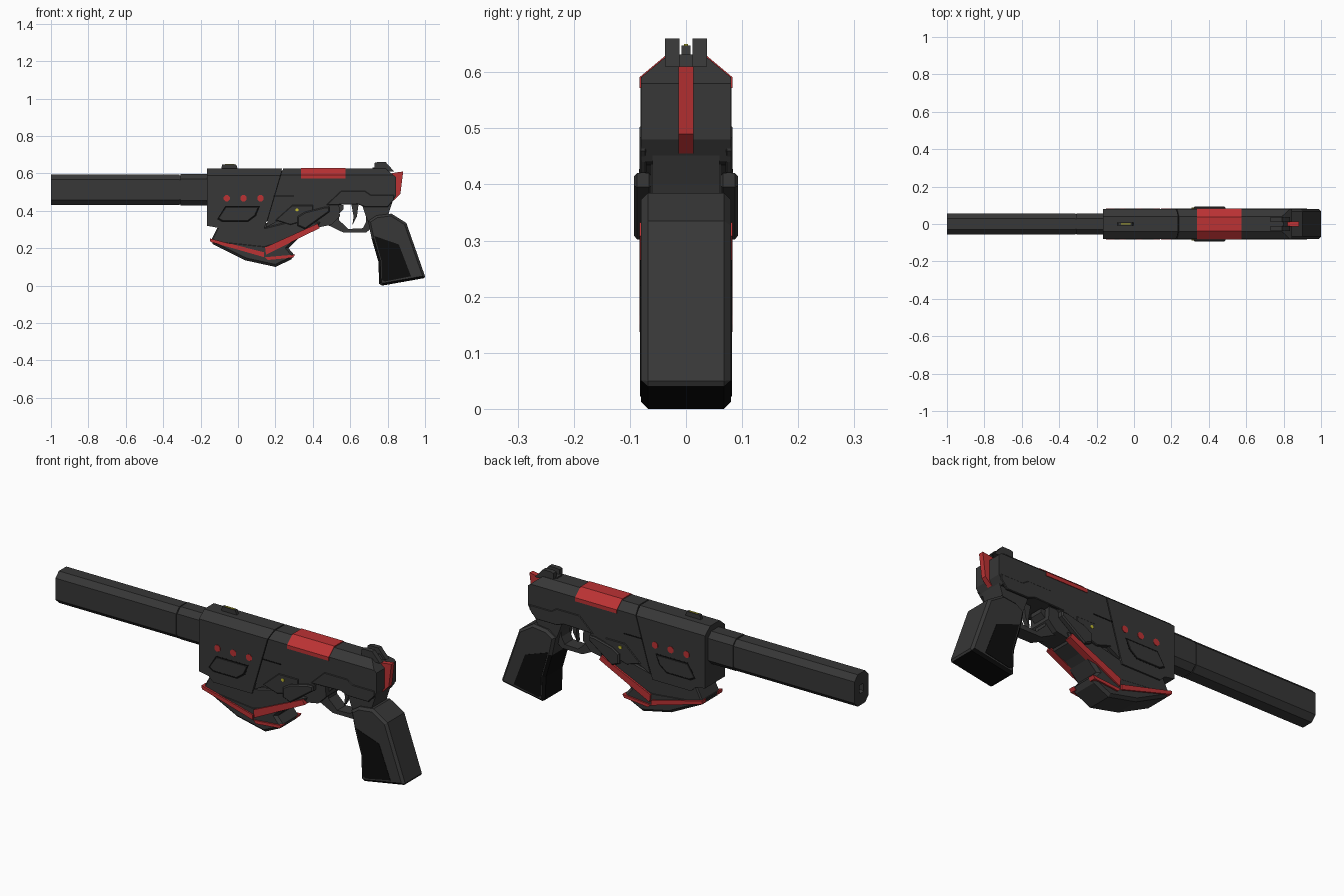
import bpy, bmesh, math
from mathutils import Vector

if "Cube" in bpy.data.objects:
    bpy.data.objects.remove(bpy.data.objects["Cube"])


def material(name, r, g, b):
    m = bpy.data.materials.new(name)
    m.diffuse_color = (r, g, b, 1)
    m.use_nodes = True
    m.node_tree.nodes["Principled BSDF"].inputs["Base Color"].default_value = m.diffuse_color
    return m


GREY = material("dark_grey", 0.038, 0.038, 0.038)
BLACK = material("black", 0.004, 0.004, 0.004)
RED = material("red", 0.50, 0.032, 0.034)
YELLOW = material("yellow", 0.55, 0.5, 0.03)


def finish(name, bm, *mats):
    bmesh.ops.recalc_face_normals(bm, faces=bm.faces[:])
    me = bpy.data.meshes.new(name)
    bm.to_mesh(me)
    bm.free()
    for m in mats:
        me.materials.append(m)
    ob = bpy.data.objects.new(name, me)
    bpy.context.collection.objects.link(ob)
    return ob


def prism(name, pts, spans, mat, bevel=0.0, roof=None, rule=None):
    """Extrude a side profile (x, z) over each y span; roof trims the upper edges."""
    bm = bmesh.new()
    for y0, y1 in spans:
        a = [bm.verts.new((x, y0, z)) for x, z in pts]
        b = [bm.verts.new((x, y1, z)) for x, z in pts]
        bm.faces.new(a)
        bm.faces.new(b[::-1])
        n = len(pts)
        for i in range(n):
            j = (i + 1) % n
            bm.faces.new((a[j], a[i], b[i], b[j]))
    bmesh.ops.recalc_face_normals(bm, faces=bm.faces[:])
    if bevel:
        rim = [e for e in bm.edges if abs(e.verts[0].co.y - e.verts[1].co.y) < 1e-6]
        bmesh.ops.bevel(bm, geom=rim, offset=bevel, segments=1,
                        affect='EDGES', clamp_overlap=True)
    if roof is not None:
        for s in (-1, 1):
            no = Vector((0, s * 0.035, 0.042)).normalized()
            r = bmesh.ops.bisect_plane(
                bm, geom=bm.verts[:] + bm.edges[:] + bm.faces[:],
                plane_co=Vector((0, s * 0.081, 0.59)) + no * roof,
                plane_no=no, clear_outer=True)
            cut = [g for g in r['geom_cut'] if isinstance(g, bmesh.types.BMEdge)]
            bmesh.ops.contextual_create(bm, geom=cut)
    mats = [mat]
    if rule:
        mats.append(BLACK)
        bm.normal_update()
        for f in bm.faces:
            f.material_index = int(rule(f))
    return finish(name, bm, *mats)


def mid(w):
    return [(-w, w)]


def sides(y0, y1):
    return [(-y1, -y0), (y0, y1)]


def ngon(x, z, r, n=8):
    return [(x + r * math.cos(math.tau * (i + .5) / n),
             z + r * math.sin(math.tau * (i + .5) / n)) for i in range(n)]


def barrel(name, x0, x1, w, z0, z1, c, bore=0):
    """Long octagonal tube, optionally bored at its front end."""
    sec = [(w, z0 + c), (w, z1 - c), (w - c, z1), (c - w, z1),
           (-w, z1 - c), (-w, z0 + c), (c - w, z0), (w - c, z0)]
    bm = bmesh.new()
    a = [bm.verts.new((x0, y, z)) for y, z in sec]
    b = [bm.verts.new((x1, y, z)) for y, z in sec]
    front = bm.faces.new(a)
    bm.faces.new(b[::-1])
    for i in range(8):
        j = (i + 1) % 8
        bm.faces.new((a[j], a[i], b[i], b[j]))
    bmesh.ops.recalc_face_normals(bm, faces=bm.faces[:])
    if bore:
        bmesh.ops.inset_region(bm, faces=[front], thickness=0.01)
        c0 = Vector((x0, 0, (z0 + z1) / 2))
        for v in front.verts:
            v.co = c0 + (v.co - c0).normalized() * bore
        r = bmesh.ops.extrude_discrete_faces(bm, faces=[front])
        for f in r['faces']:
            f.material_index = 1
            for v in f.verts:
                v.co.x += 0.1
    return finish(name, bm, GREY, BLACK)


# Barrel in two sections with a narrow groove between them
barrel("barrel_front", -1.0, -0.313, 0.057, 0.43, 0.594, 0.027, bore=0.024)
barrel("barrel_groove", -0.32, -0.30, 0.053, 0.434, 0.59, 0.026)
barrel("barrel_rear", -0.307, -0.1, 0.057, 0.428, 0.596, 0.027)

# Upper body: front housing, slanted seam, slide
prism("front_housing", [(-.165, .625), (.235, .625), (.135, .285), (-.085, .285),
      (-.11, .31), (-.165, .32)], mid(.081), GREY, roof=0)
prism("housing_seam", [(.20, .615), (.27, .615), (.20, .37), (.13, .33)],
      mid(.076), BLACK, roof=-.005)
prism("slide", [(.241, .625), (.79, .625), (.845, .58), (.845, .48), (.82, .44),
      (.50, .435), (.46, .40), (.24, .36), (.148, .31)], mid(.08), GREY, roof=0)
prism("top_panel", [(.337, .572), (.337, .63), (.575, .63), (.575, .572)],
      mid(.083), RED, roof=.002)

# Lower frame, raised side plates and rear tang
prism("frame_side", [(.47, .43), (.55, .505), (.68, .505), (.71, .485), (.835, .485),
      (.835, .46), (.80, .42), (.68, .42), (.64, .435)], sides(.07, .083), GREY, bevel=.003)
prism("frame_core", [(.13, .32), (.28, .42), (.54, .44), (.545, .37), (.50, .325),
      (.42, .31), (.20, .24)], mid(.062), GREY)
prism("frame_tang", [(.66, .44), (.83, .46), (.81, .40), (.80, .365), (.74, .35),
      (.70, .33), (.68, .38)], mid(.06), GREY)

# Trigger guard and trigger
prism("trigger_guard", [(.46, .43), (.46, .33), (.50, .315), (.565, .283), (.685, .283),
      (.715, .31), (.715, .40), (.685, .41), (.685, .34), (.667, .307), (.59, .303),
      (.54, .35), (.54, .385), (.565, .41), (.565, .43)], mid(.035), GREY)
prism("trigger", [(.605, .44), (.645, .44), (.636, .37), (.612, .325), (.618, .37)],
      mid(.012), GREY)

# Grip: the underside and lower front are black, with a black side panel
prism("grip", [(.695, .345), (.74, .375), (.82, .385), (.90, .335), (1.0, .05),
      (.995, .04), (.77, .0), (.755, .01), (.75, .13), (.715, .25)], mid(.08), GREY,
      bevel=.016, rule=lambda f: f.normal.z < -.6 or
      (f.normal.x < -.5 and f.calc_center_median().z < .24))
prism("grip_side_panel", [(.73, .265), (.86, .22), (.925, .05), (.785, .022),
      (.77, .03), (.768, .13)], sides(.078, .082), BLACK)

# Under-barrel module
prism("module_upper", [(-.11, .31), (.14, .31), (.30, .35), (.44, .34), (.42, .30),
      (.15, .18), (-.145, .24)], mid(.073), GREY, bevel=.006)
prism("module_lower", [(-.145, .25), (-.135, .222), (.04, .135), (.20, .10), (.285, .14),
      (.30, .165), (.27, .20), (.32, .25), (.42, .31), (.14, .22)], mid(.075), GREY,
      bevel=.02)
STRIPES = {
    "front": [(-.15, .252), (.14, .178), (.14, .152), (-.148, .234)],
    "rising": [(.145, .205), (.425, .332), (.437, .308), (.15, .165)],
    "rear": [(.145, .152), (.305, .166), (.295, .15), (.16, .137)],
}
for key, pts in STRIPES.items():
    prism("module_stripe_" + key, pts, sides(.05, .083), RED)

# Side lever plates with a small marker
prism("lever_base", [(.20, .35), (.29, .43), (.40, .43), (.40, .36), (.28, .325)],
      sides(.06, .084), GREY, bevel=.003)
prism("lever_plate", [(.318, .37), (.36, .395), (.46, .42), (.49, .42), (.49, .395),
      (.36, .302), (.318, .32)], sides(.06, .093), GREY, bevel=.006)
prism("lever_marker", ngon(.315, .405, .009, 6), sides(.08, .087), YELLOW)

# Housing side panels and red indicator dots
prism("housing_panel", [(-.105, .36), (-.065, .42), (.11, .42), (.09, .375), (.05, .345),
      (-.08, .345)], sides(.078, .083), GREY, bevel=.002)
prism("housing_groove", [(-.112, .355), (-.068, .426), (.118, .426), (.097, .372),
      (.053, .339), (-.083, .339)], sides(.078, .0815), BLACK)
for i, x in enumerate((-.06, .03, .12)):
    prism(f"indicator_dot_{i}", ngon(x, .467, .018), sides(.078, .083), RED)
prism("slide_groove", [(.19, .482), (.30, .482), (.30, .476), (.19, .476)],
      sides(.078, .0815), BLACK)

# Sights and hammer
prism("front_sight", [(-.09, .62), (-.085, .648), (-.01, .648), (0, .62)], mid(.008), GREY)
prism("front_sight_mark", [(-.07, .646), (-.07, .65), (-.02, .65), (-.02, .646)],
      mid(.004), YELLOW)
prism("rear_sight", [(.73, .61), (.73, .656), (.745, .66), (.79, .66), (.835, .61)],
      sides(.012, .037), GREY)
prism("rear_sight_base", [(.72, .61), (.72, .632), (.80, .632), (.82, .61)], mid(.02), GREY)
prism("hammer", [(.82, .60), (.845, .605), (.883, .61), (.868, .49), (.832, .455),
      (.82, .48)], mid(.013), RED)
